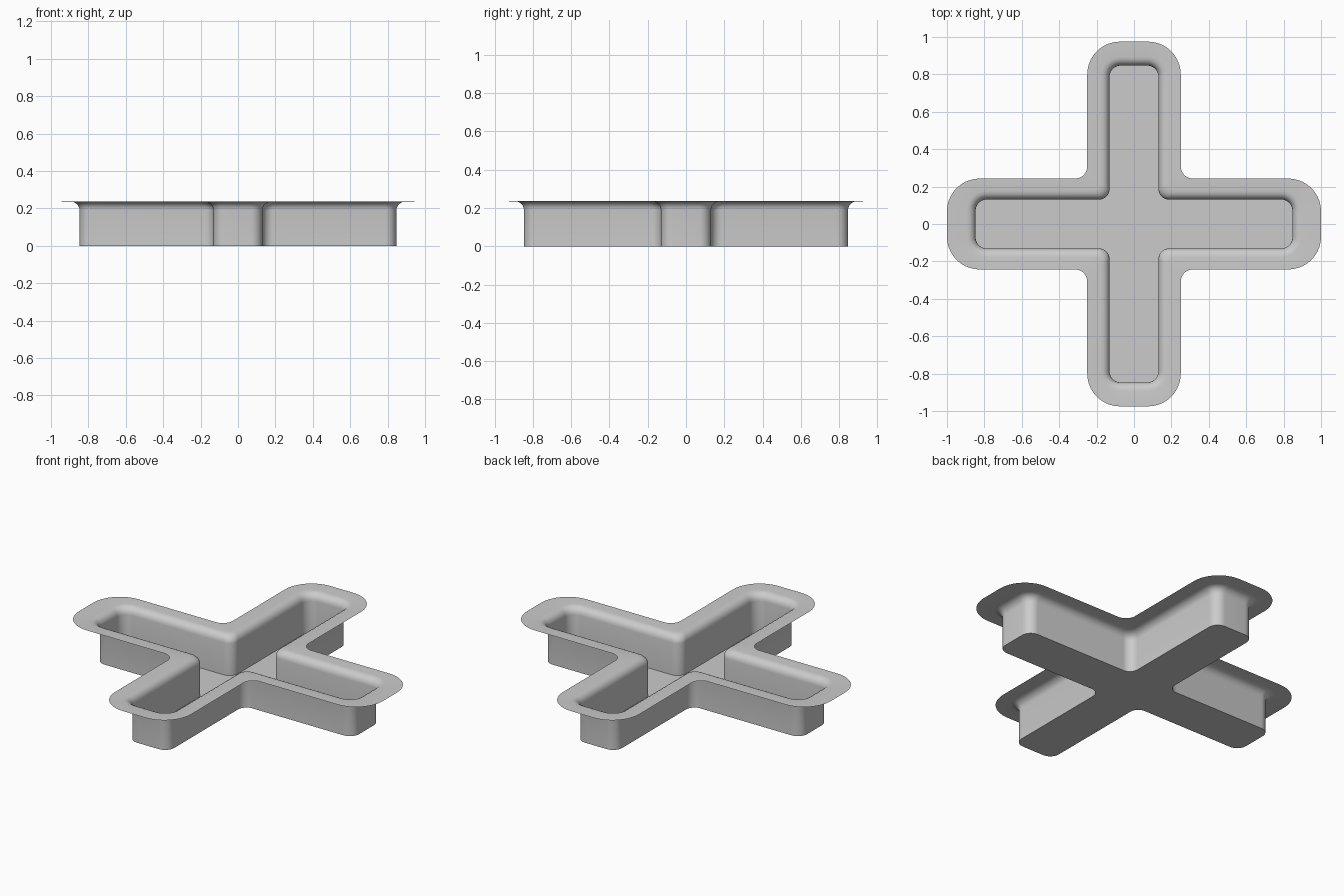
import bpy, bmesh, math

if "Cube" in bpy.data.objects:
    bpy.data.objects.remove(bpy.data.objects["Cube"])


def arc(cx, cy, r, a0, a1, n=10):
    """Points on a circular arc, angles in degrees."""
    pts = []
    for i in range(n + 1):
        a = math.radians(a0 + (a1 - a0) * i / n)
        pts.append((cx + r * math.cos(a), cy + r * math.sin(a)))
    return pts


def cross_outline(ax, ay, wx, wy, r_end, r_in):
    """Rounded plus shape: arm lengths ax, ay and arm half widths wx, wy."""
    q = arc(ax - r_end, wy - r_end, r_end, 0, 90)        # end of the x arm
    q += arc(wx + r_in, wy + r_in, r_in, 270, 180)       # inner corner
    q += arc(wx - r_end, ay - r_end, r_end, 0, 90)       # end of the y arm
    return (q + [(-x, y) for x, y in reversed(q)]
            + [(-x, -y) for x, y in q] + [(x, -y) for x, y in reversed(q)])


# Wall profile: (outward offset, height), straight wall then a soft flare
profile = [(0, 0), (0, 0.19), (0.002, 0.203), (0.008, 0.216),
           (0.018, 0.226), (0.031, 0.233), (0.047, 0.235)]
loops = [(cross_outline(0.847 + d, 0.847 + d, 0.131 + d, 0.131 + d,
                        0.06 + d, 0.055 - 0.2 * d), z) for d, z in profile]
# Outer edge of the flat rim
loops.append((cross_outline(1.0, 0.975, 0.25, 0.243, 0.175, 0.065), 0.236))

bm = bmesh.new()
rings = [[bm.verts.new((x, y, z)) for x, y in pts] for pts, z in loops]
bm.faces.new(rings[0])                                   # floor
for a, b in zip(rings, rings[1:]):                       # walls, flare and rim
    for i in range(len(a)):
        j = (i + 1) % len(a)
        bm.faces.new((a[i], b[i], b[j], a[j]))
mesh = bpy.data.meshes.new("cross_tray")
bm.to_mesh(mesh)
bm.free()

grey = bpy.data.materials.new("light grey")
grey.diffuse_color = (0.6, 0.6, 0.6, 1)
grey.use_nodes = True
grey.node_tree.nodes["Principled BSDF"].inputs["Base Color"].default_value = grey.diffuse_color
mesh.materials.append(grey)

tray = bpy.data.objects.new("cross_tray", mesh)
bpy.context.collection.objects.link(tray)
bpy.context.view_layer.objects.active = tray
tray.select_set(True)
bpy.ops.object.shade_smooth_by_angle(angle=math.radians(35))
